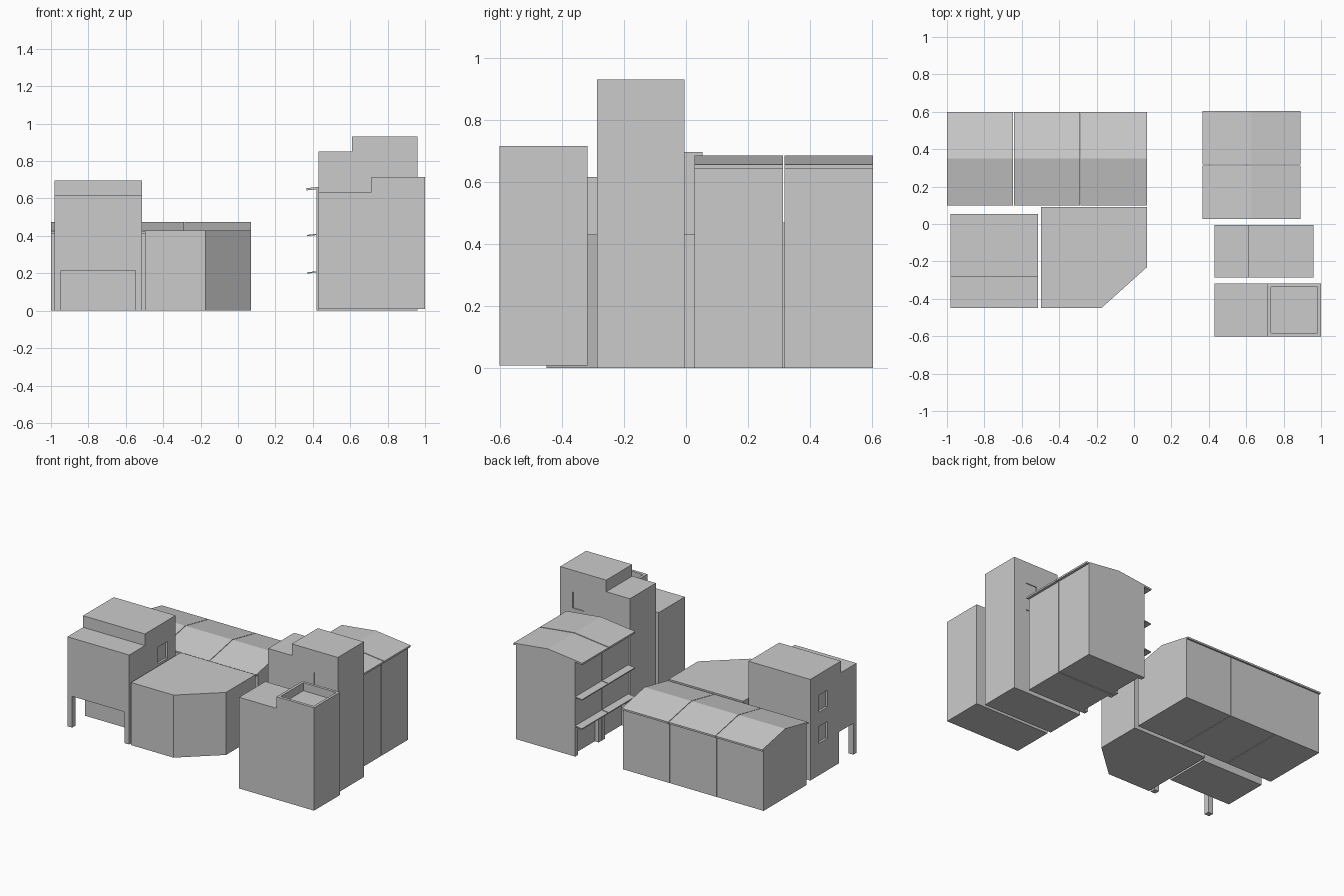
import bpy, bmesh
from mathutils import Vector

if "Cube" in bpy.data.objects:
    bpy.data.objects.remove(bpy.data.objects["Cube"])


def prism(name, pts, axis, a, b):
    """Extrude a 2D profile along an axis: x -> (y,z), y -> (x,z), z -> (x,y)."""
    def place(p, t):
        return {'x': (t, p[0], p[1]), 'y': (p[0], t, p[1]), 'z': (p[0], p[1], t)}[axis]
    bm = bmesh.new()
    face = bm.faces.new([bm.verts.new(place(p, a)) for p in pts])
    ext = bmesh.ops.extrude_face_region(bm, geom=[face])
    move = Vector(place((0, 0), b - a))
    bmesh.ops.translate(bm, vec=move, verts=[v for v in ext['geom'] if isinstance(v, bmesh.types.BMVert)])
    return finish(name, bm)


def finish(name, bm):
    bmesh.ops.recalc_face_normals(bm, faces=bm.faces)
    me = bpy.data.meshes.new(name)
    bm.to_mesh(me)
    bm.free()
    ob = bpy.data.objects.new(name, me)
    bpy.context.collection.objects.link(ob)
    return ob


def boxes(name, items):
    """One object from boxes given as (x0, x1, y0, y1, z0, z1)."""
    bm = bmesh.new()
    for x0, x1, y0, y1, z0, z1 in items:
        vs = bmesh.ops.create_cube(bm, size=1)['verts']
        bmesh.ops.scale(bm, vec=(x1 - x0, y1 - y0, z1 - z0), verts=vs)
        bmesh.ops.translate(bm, vec=((x0 + x1) / 2, (y0 + y1) / 2, (z0 + z1) / 2), verts=vs)
    return finish(name, bm)


def cut(ob, items):
    cutter = boxes(ob.name + "_cutter", items)
    cutter.hide_render = True
    cutter.hide_viewport = True
    cutter.display_type = 'WIRE'
    mod = ob.modifiers.new("recesses", 'BOOLEAN')
    mod.operation = 'DIFFERENCE'
    mod.solver = 'EXACT'
    mod.object = cutter


def gable_house(name, axis, wall, roof, eave, ridge, a, b):
    """Pentagon body under a thin two-slope roof."""
    (w0, w1), (r0, r1) = wall, roof
    mid, t = (r0 + r1) / 2, 0.012

    def under(p):
        return ridge - t - (ridge - eave) * abs(p - mid) / (mid - r0)
    body = prism(name + "_walls", [(w0, 0), (w1, 0), (w1, under(w1)), (mid, ridge - t), (w0, under(w0))], axis, a, b)
    prism(name + "_roof", [(r0, eave - t), (mid, ridge - t), (r1, eave - t),
                           (r1, eave), (mid, ridge), (r0, eave)], axis, a, b)
    return body


# Row of three low houses at the back left
for i in range(3):
    x0 = -1 + i * 0.3575
    gable_house(f"row_house_{i + 1}", 'x', (0.12, 0.585), (0.1, 0.6), 0.425, 0.475, x0, x0 + 0.354)

# Pair of tall houses with canopies on the left side
for i, (y0, y1) in enumerate([(0.027, 0.312), (0.318, 0.603)]):
    body = gable_house(f"tall_house_{i + 1}", 'y', (0.42, 0.87), (0.367, 0.89), 0.655, 0.685, y0, y1)
    cut(body, [(0.3, 0.45, y0 + 0.03, y1 - 0.03, -0.1, 0.175)])
    for j, z in enumerate((0.2, 0.4)):
        prism(f"canopy_{i + 1}_{j + 1}", [(0.37, z - 0.002), (0.425, z + 0.005), (0.425, z + 0.012), (0.37, z + 0.005)],
              'y', y0, y1)

# Overhanging stepped building on two posts
over = prism("overhang_building", [(-0.45, 0.215), (-0.26, 0.215), (-0.26, 0), (0.053, 0), (0.053, 0.695),
                                   (-0.28, 0.695), (-0.28, 0.615), (-0.45, 0.615)], 'x', -0.982, -0.512)
cut(over, [(x - 0.015, x + 0.015, -0.135, -0.037, z, z + 0.115)
           for x in (-0.982, -0.512) for z in (0.22, 0.435)])
boxes("posts", [(x, x + 0.036, -0.45, -0.414, 0, 0.215) for x in (-0.982, -0.548)])

# Low corner building with a chamfered corner
prism("corner_building", [(-0.498, -0.45), (-0.175, -0.45), (0.07, -0.23), (0.07, 0.09), (-0.498, 0.09)], 'z', 0, 0.43)

# Stepped tower with windows on both long sides
tower = prism("stepped_tower", [(0.43, 0), (0.96, 0), (0.96, 0.93), (0.61, 0.93), (0.61, 0.85), (0.43, 0.85)],
              'y', -0.287, -0.005)
cut(tower, [(0.78, 0.865, y - 0.006, y + 0.006, z, z + 0.11)
            for y in (-0.287, -0.005) for z in (0.48, 0.67)])

# Front block with a sunken roof terrace
front = prism("terrace_block", [(0.43, 0.008), (1, 0.008), (1, 0.715), (0.715, 0.715), (0.715, 0.635), (0.43, 0.635)],
              'y', -0.602, -0.318)
cut(front, [(0.733, 0.982, -0.582, -0.337, 0.66, 0.8)])
